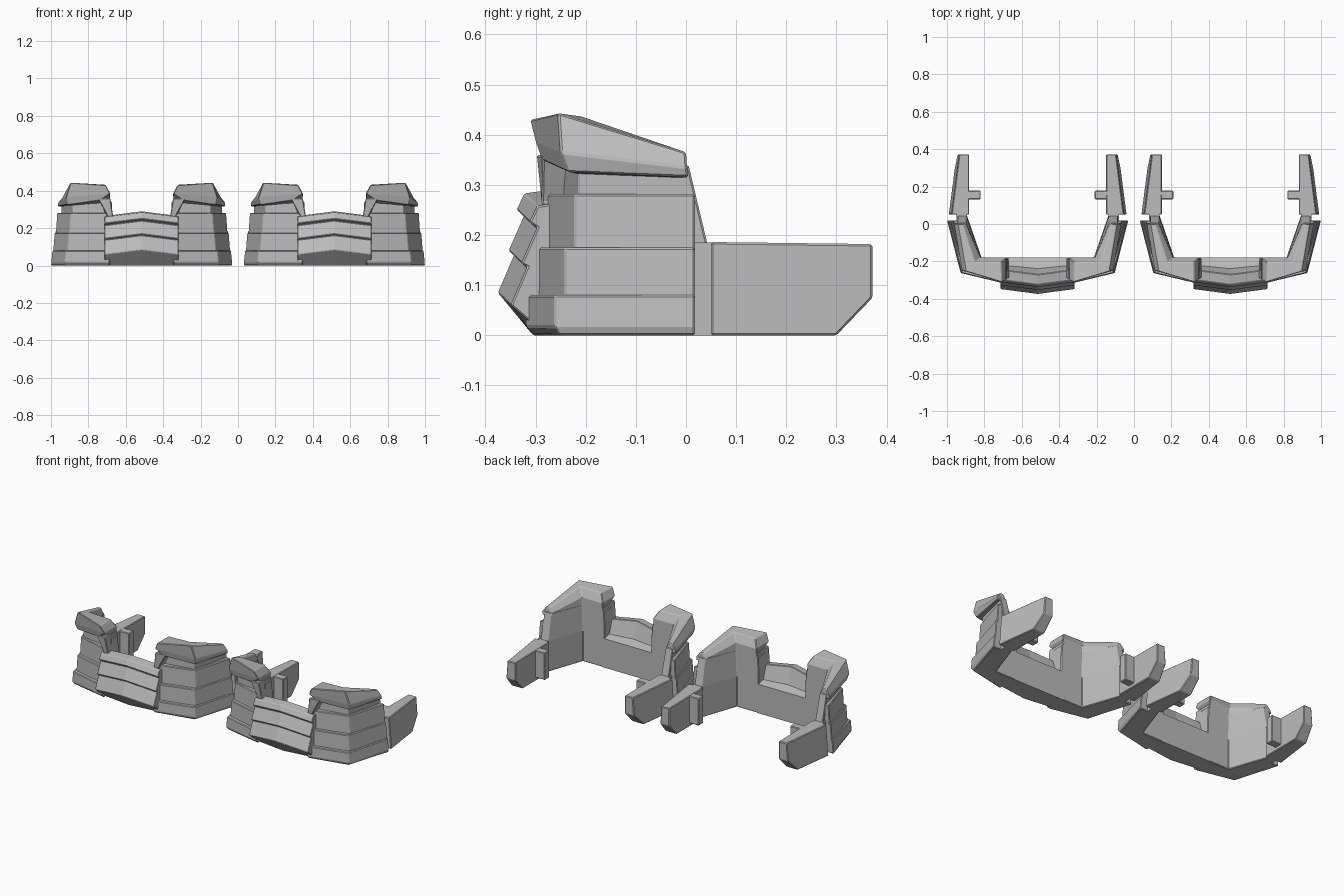
import bpy
import bmesh

cube = bpy.data.objects.get("Cube")
if cube:
    bpy.data.objects.remove(cube)

GREY = (0.5, 0.5, 0.5, 1)
mat = bpy.data.materials.new("plain_grey")
mat.use_nodes = True
mat.diffuse_color = GREY
bsdf = mat.node_tree.nodes["Principled BSDF"]
bsdf.inputs["Base Color"].default_value = GREY
bsdf.inputs["Roughness"].default_value = 0.7


def loft(name, rings, mirror=True, bevel=0.004):
    """Skin closed rings into a solid, and place one copy in each unit."""
    bm = bmesh.new()
    loops = [[bm.verts.new(p) for p in ring] for ring in rings]
    n = len(loops[0])
    for a, b in zip(loops, loops[1:]):
        for i in range(n):
            j = (i + 1) % n
            bm.faces.new((a[i], a[j], b[j], b[i]))
    bm.faces.new(loops[0][::-1])
    bm.faces.new(loops[-1])
    bmesh.ops.recalc_face_normals(bm, faces=bm.faces)
    mesh = bpy.data.meshes.new(name)
    bm.to_mesh(mesh)
    bm.free()
    mesh.materials.append(mat)
    for side, x in (("left", 0.515), ("right", -0.515)):
        ob = bpy.data.objects.new(f"{side}_{name}", mesh)
        ob.location.x = x
        bpy.context.collection.objects.link(ob)
        if bevel:
            mod = ob.modifiers.new("bevel", "BEVEL")
            mod.width = bevel
            mod.segments = 1
            mod.limit_method = "ANGLE"
            mod.angle_limit = 0.6
        if mirror:
            ob.modifiers.new("mirror", "MIRROR")


def flat(points, z):
    return [(x, y, z) for x, y in points]


# Smooth inner wall, rear edge leaning forward towards the top
def wall_ring(z, rear, lean):
    return flat([(0.16, -0.25), (0.37, -0.215), (0.43, rear), (0.38 + lean, rear),
                 (0.30 + lean, -0.18), (0.16, -0.18)], z)


loft("inner_wall", [wall_ring(0, 0.05, 0), wall_ring(0.185, 0.042, 0),
                    wall_ring(0.34, 0.005, 0.005)])

# Three stacked outer bands, each set back from the one below
INSIDE = [(0.41, 0.018), (0.34, -0.20), (0.17, -0.20)]


def band_ring(z, front, corner, half, shrink=0):
    return flat([(0.17, front + shrink), (corner - shrink / 2, corner_y(front) + shrink / 2),
                 (half, 0.018)] + INSIDE, z)


def corner_y(front):
    return front + 0.058


loft("lower_band", [band_ring(0, -0.32, 0.412, 0.485, 0.02),
                    band_ring(0.017, -0.32, 0.412, 0.484),
                    band_ring(0.08, -0.32, 0.405, 0.478)])
loft("middle_band", [band_ring(0.07, -0.30, 0.398, 0.474),
                     band_ring(0.175, -0.30, 0.39, 0.466)])
loft("upper_band", [band_ring(0.165, -0.28, 0.388, 0.460),
                    band_ring(0.282, -0.28, 0.38, 0.452)])

# Raised hood overhanging a recessed neck
loft("hood", [
    [(0.22, -0.288, 0.35), (0.395, -0.235, 0.325), (0.447, 0.005, 0.315),
     (0.385, 0.005, 0.315), (0.305, -0.18, 0.315), (0.17, -0.18, 0.315)],
    [(0.168, -0.30, 0.385), (0.405, -0.25, 0.365), (0.447, 0.002, 0.335),
     (0.386, 0.002, 0.335), (0.306, -0.18, 0.385), (0.168, -0.18, 0.385)],
    [(0.192, -0.312, 0.43), (0.38, -0.255, 0.444), (0.422, 0, 0.365),
     (0.40, 0, 0.365), (0.335, -0.205, 0.435), (0.195, -0.205, 0.432)]])

# Pillar beside the front opening
loft("opening_pillar", [
    flat([(0.155, -0.27), (0.20, -0.27), (0.20, -0.18), (0.155, -0.18)], 0.17),
    flat([(0.153, -0.288), (0.185, -0.288), (0.20, -0.18), (0.155, -0.18)], 0.268),
    flat([(0.168, -0.298), (0.235, -0.286), (0.235, -0.18), (0.168, -0.18)], 0.36)])

# Shingled front plate with a shallow central ridge
PLATE = [(-0.305, 0), (-0.375, 0.085), (-0.342, 0.162), (-0.354, 0.168), (-0.322, 0.24),
         (-0.338, 0.25), (-0.322, 0.283), (-0.27, 0.29), (-0.235, 0.18), (-0.235, 0)]


def plate_ring(x, back, drop):
    return [(x, y + back, z - drop if z else 0) for y, z in PLATE]


loft("front_plate", [plate_ring(-0.198, 0.026, 0.025), plate_ring(0, 0, 0),
                     plate_ring(0.198, 0.026, 0.025)], mirror=False, bevel=0.003)

# Sill closing the wall under the opening
SILL = [(-0.18, 0), (-0.18, 0.175), (-0.215, 0.185), (-0.27, 0.2), (-0.27, 0)]
loft("front_sill", [[(x, y, z) for y, z in SILL] for x in (-0.17, 0.17)],
     mirror=False, bevel=0)

# Rear arm with a clipped lower corner, tapering outwards
ARM = [(0.05, 0), (0.30, 0), (0.372, 0.075), (0.372, 0.182), (0.05, 0.186)]
loft("rear_arm", [[(0.366, y, z) for y, z in ARM],
                  [(0.482 - 0.13 * y - 0.08 * z, y, z) for y, z in ARM]])

# Short link bridging the gap between wall and arm
LINK = [(0.38, 0), (0.435, 0), (0.435, 0.185), (0.38, 0.185)]
loft("arm_link", [[(x, y, z) for x, z in LINK] for y in (0.0, 0.08)], bevel=0)

# Locating rib on the inner side of the arm
RIB = [(0.305, 0.132), (0.38, 0.132), (0.38, 0.178), (0.305, 0.178)]
loft("locating_rib", [flat(RIB, 0.02), flat(RIB, 0.184)])
